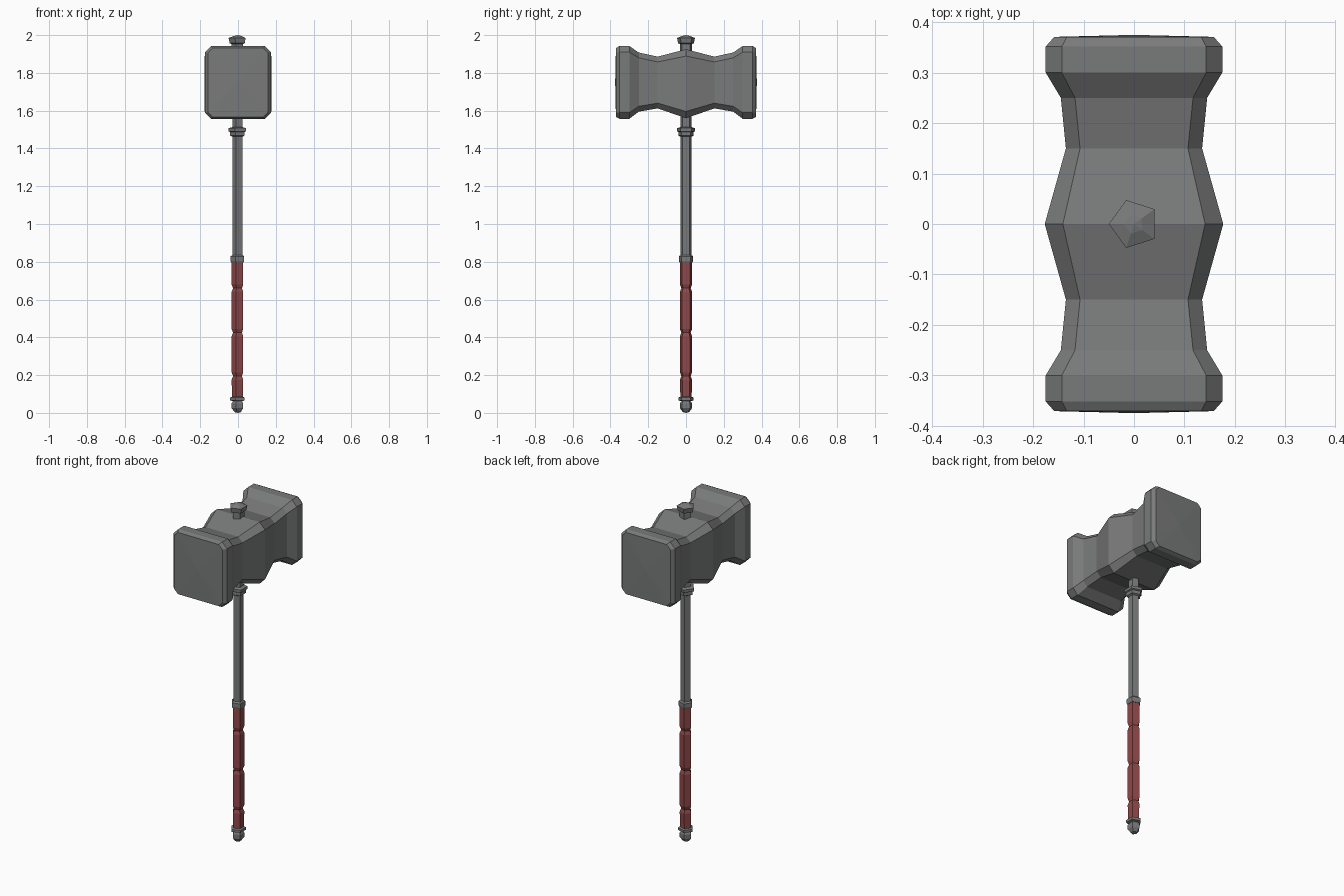
import bpy, bmesh, math

if "Cube" in bpy.data.objects:
    bpy.data.objects.remove(bpy.data.objects["Cube"])

def material(name, rgb):
    m = bpy.data.materials.new(name)
    m.diffuse_color = (*rgb, 1)
    m.use_nodes = True
    m.node_tree.nodes["Principled BSDF"].inputs["Base Color"].default_value = m.diffuse_color
    return m

STEEL = material("grey steel", (0.19, 0.195, 0.193))
LEATHER = material("red leather", (0.28, 0.065, 0.065))

def skin(name, rings, mat, tips=(None, None)):
    """Join a list of equal-length rings; close the ends flat or to a tip point."""
    bm = bmesh.new()
    vr = [[bm.verts.new(p) for p in r] for r in rings]
    n = len(vr[0])
    for a, b in zip(vr, vr[1:]):
        for i in range(n):
            j = (i + 1) % n
            bm.faces.new((a[i], a[j], b[j], b[i]))
    for ring, tip in ((vr[0], tips[0]), (vr[-1], tips[1])):
        if tip is None:
            bm.faces.new(ring)
        else:
            t = bm.verts.new(tip)
            for i in range(n):
                bm.faces.new((ring[i], ring[(i + 1) % n], t))
    bmesh.ops.recalc_face_normals(bm, faces=bm.faces)
    me = bpy.data.meshes.new(name)
    bm.to_mesh(me)
    bm.free()
    me.materials.append(mat)
    ob = bpy.data.objects.new(name, me)
    bpy.context.collection.objects.link(ob)
    return ob

def turned(name, profile, mat, tips=(None, None)):
    """Five-sided turned part, one corner towards -x; profile is (radius, z)."""
    rings = [[(r * math.cos(math.pi + k * math.tau / 5),
               r * math.sin(math.pi + k * math.tau / 5), z) for k in range(5)]
             for r, z in profile]
    return skin(name, rings, mat, tips)

def slab(y, w, top, bot, c):
    """Chamfered rectangle across the head at depth y."""
    return [(-w + c, y, bot), (w - c, y, bot), (w, y, bot + c), (w, y, top - c),
            (w - c, y, top), (-w + c, y, top), (-w, y, top - c), (-w, y, bot + c)]

# Hammer head: half profile (y, half width, top, bottom, chamfer), mirrored in y
half = [(0.0, 0.177, 1.925, 1.56, 0.036), (0.15, 0.135, 1.886, 1.612, 0.028),
        (0.25, 0.145, 1.908, 1.595, 0.028), (0.30, 0.175, 1.942, 1.557, 0.032),
        (0.352, 0.175, 1.942, 1.557, 0.032), (0.371, 0.158, 1.932, 1.567, 0.025)]
stations = [(-s[0], *s[1:]) for s in reversed(half[1:])] + half
skin("hammer_head", [slab(*s) for s in stations], STEEL,
     ((0, -0.375, 1.75), (0, 0.375, 1.75)))

# Shaft and its collars
turned("shaft", [(0.03, 0.78), (0.03, 1.60)], STEEL)
turned("upper_collar", [(0.03, 1.462), (0.042, 1.468), (0.042, 1.487),
                        (0.051, 1.491), (0.051, 1.507), (0.03, 1.513)], STEEL)
turned("lower_collar", [(0.037, 0.797), (0.04, 0.805), (0.04, 0.828), (0.03, 0.836)], STEEL)

# Wrapped grip with three pinched places
grip = [(0.031, 0.075)]
for z in (0.195, 0.425, 0.66):
    grip += [(0.034, z - 0.02), (0.026, z), (0.034, z + 0.02)]
grip.append((0.034, 0.80))
turned("grip", grip, LEATHER)

# Pommel below and cap knob above
turned("pommel", [(0.018, 0.004), (0.034, 0.025), (0.034, 0.05), (0.026, 0.062),
                  (0.042, 0.066), (0.042, 0.081), (0.03, 0.086)], STEEL,
       ((0, 0, 0), None))
turned("top_knob", [(0.034, 1.90), (0.034, 1.953), (0.044, 1.957), (0.05, 1.985),
                    (0.02, 1.996)], STEEL, (None, (0, 0, 2.0)))
